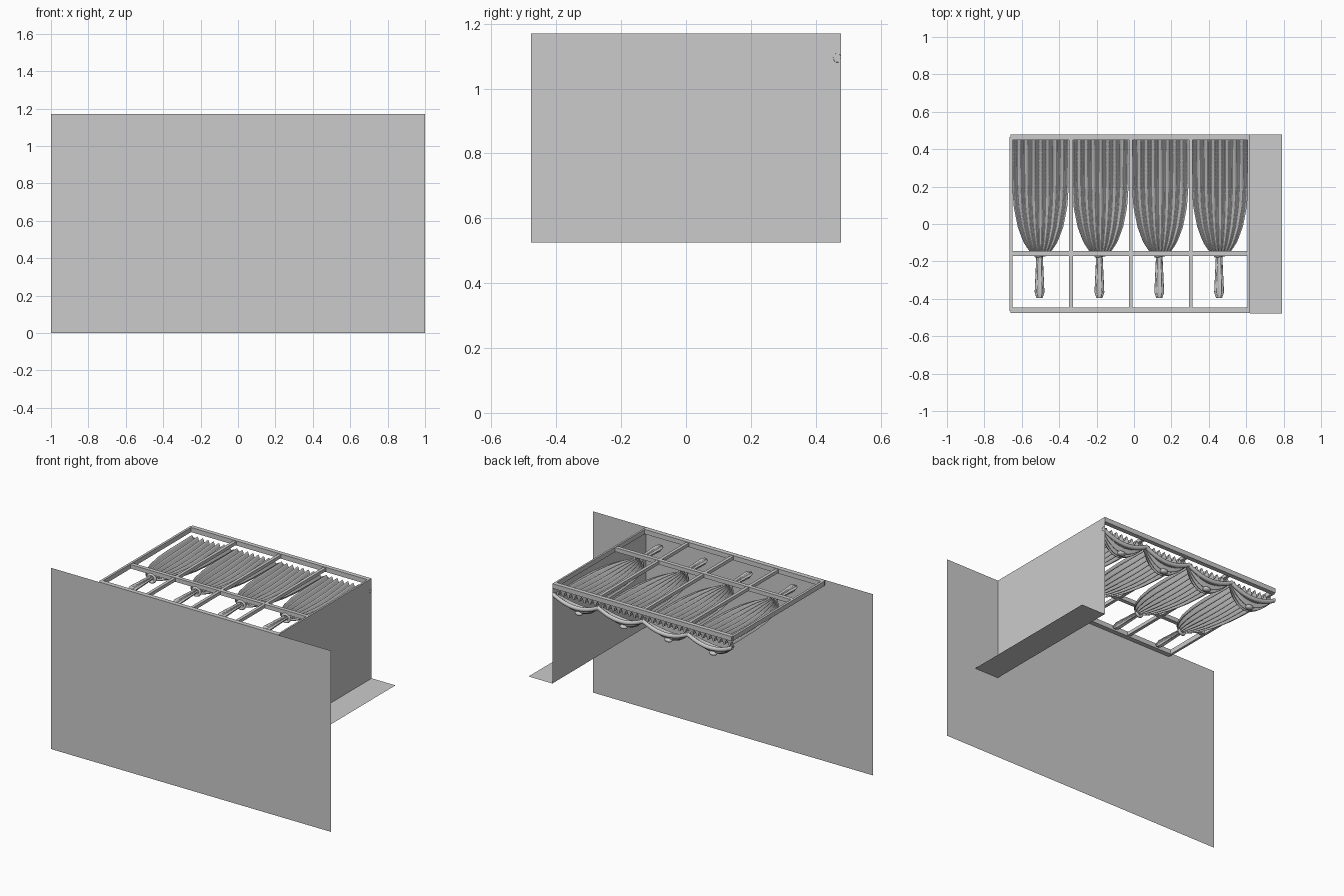
import bpy, bmesh, math

if "Cube" in bpy.data.objects:
    bpy.data.objects.remove(bpy.data.objects["Cube"])

TOP = 1.17
CENTRES = [-0.50, -0.18, 0.14, 0.46]


def make(name, verts, faces, smooth=False):
    me = bpy.data.meshes.new(name)
    me.from_pydata(verts, [], faces)
    bm = bmesh.new()
    bm.from_mesh(me)
    bmesh.ops.recalc_face_normals(bm, faces=bm.faces)
    bm.to_mesh(me)
    bm.free()
    ob = bpy.data.objects.new(name, me)
    bpy.context.collection.objects.link(ob)
    if smooth:
        for p in me.polygons:
            p.use_smooth = True
    return ob


def grid(name, fn, nu, nv, closed=False):
    """Surface fn(u, v) with u, v in 0..1; closed wraps u."""
    cols = nu if closed else nu + 1
    verts = [fn(i / nu, j / nv) for j in range(nv + 1) for i in range(cols)]
    faces = [(j * cols + i, j * cols + (i + 1) % cols,
              (j + 1) * cols + (i + 1) % cols, (j + 1) * cols + i)
             for j in range(nv) for i in range(nu)]
    return make(name, verts, faces, True)


def bar(name, x0, x1, y0, y1, z0=TOP - 0.03, z1=TOP):
    bpy.ops.mesh.primitive_cube_add(size=1, location=((x0 + x1) / 2, (y0 + y1) / 2, (z0 + z1) / 2))
    ob = bpy.context.object
    ob.name = name
    ob.scale = (x1 - x0, y1 - y0, z1 - z0)


def lerp_table(pts, t):
    for (a, va), (b, vb) in zip(pts, pts[1:]):
        if t <= b:
            return va + (vb - va) * (t - a) / (b - a)
    return pts[-1][1]


# thin wall sheets
make("front_wall", [(-1, -0.478, 0), (1, -0.478, 0), (1, -0.478, TOP), (-1, -0.478, TOP)], [(0, 1, 2, 3)])
make("side_wall", [(0.62, -0.478, 0.525), (0.62, 0.478, 0.525), (0.62, 0.478, TOP), (0.62, -0.478, TOP)], [(0, 1, 2, 3)])
make("ledge", [(0.62, -0.478, 0.525), (0.79, -0.478, 0.525), (0.79, 0.478, 0.525), (0.62, 0.478, 0.525)], [(0, 1, 2, 3)])

# window frame lying flat
bar("frame_back", -0.66, 0.62, 0.45, 0.478)
bar("frame_front", -0.66, 0.62, -0.477, -0.447)
bar("frame_left", -0.665, -0.65, -0.465, 0.465)
bar("frame_right", 0.608, 0.62, -0.46, 0.46)
bar("transom", -0.66, 0.62, -0.17, -0.145, TOP - 0.028, TOP - 0.002)
for i, x in enumerate((-0.337, -0.017, 0.303)):
    bar("mullion_%d" % i, x - 0.01, x + 0.01, -0.46, 0.46, TOP - 0.025, TOP - 0.004)

# half width of the curtain from its top edge to the tie
WIDTH = [(0, 0.153), (0.4, 0.151), (0.58, 0.143), (0.75, 0.122), (0.88, 0.092), (0.96, 0.06), (1, 0.03)]


def curtain(c):
    def fn(u, v):
        s = 2 * u - 1
        w = lerp_table(WIDTH, v)
        amp = 0.018 * (1 - 0.6 * v)
        fold = math.sin(u * math.pi * 2 * 8) * amp
        belly = 0.02 * math.sin(math.pi * v) * (1 - s * s)
        return (c + s * w, 0.45 - 0.62 * v, TOP - 0.065 + 0.01 * v - belly + fold)
    return fn


def tail(c):
    def fn(u, v):
        a = u * 2 * math.pi
        r = 1 + 0.2 * math.cos(6 * a)
        w = (0.014 + 0.009 * v) * r
        if v > 0.999:
            w *= 0.6
        return (c - 0.005 + w * math.cos(a), -0.16 - 0.235 * v, TOP - 0.05 + 0.8 * w * math.sin(a))
    return fn


def drop(u):
    """Scalloped depth of the valance between two hanging points."""
    return 0.075 + 0.045 * (1 - (2 * u - 1) ** 2)


def swag(c):
    def fn(u, v):
        sag = 1 - (2 * u - 1) ** 2
        fold = 0.007 * math.sin(v * math.pi * 2 * 4) * (0.3 + sag)
        y = 0.465 - v * (0.025 + 0.065 * sag)
        z = TOP - drop(u) - 0.045 * sag * math.sin(math.pi * min(1, v * 0.8)) - fold
        return (c + 0.16 * (2 * u - 1), y, z)
    return fn


def band(c):
    def fn(u, v):
        a = u * 2 * math.pi
        return (c + 0.161 * (2 * v - 1), 0.466 + 0.012 * math.cos(a),
                TOP - drop(v) + 0.014 * math.sin(a))
    return fn


for i, c in enumerate(CENTRES):
    grid("curtain_%d" % i, curtain(c), 96, 28)
    grid("curtain_tail_%d" % i, tail(c), 36, 8, True)
    grid("swag_%d" % i, swag(c), 20, 32)
    grid("swag_band_%d" % i, band(c), 10, 16, True)
    # gathered tie
    bpy.ops.mesh.primitive_torus_add(location=(c, -0.168, TOP - 0.052), rotation=(math.pi / 2, 0, 0.15),
                                     major_radius=0.024, minor_radius=0.009,
                                     major_segments=20, minor_segments=8)
    bpy.context.object.name = "tie_%d" % i
    bpy.ops.object.shade_smooth()
    # small ornament at the lowest point of the swag
    bpy.ops.mesh.primitive_uv_sphere_add(segments=12, ring_count=8, radius=1, location=(c, 0.435, TOP - 0.165))
    ob = bpy.context.object
    ob.name = "swag_knob_%d" % i
    ob.scale = (0.026, 0.02, 0.014)
    bpy.ops.object.shade_smooth()
